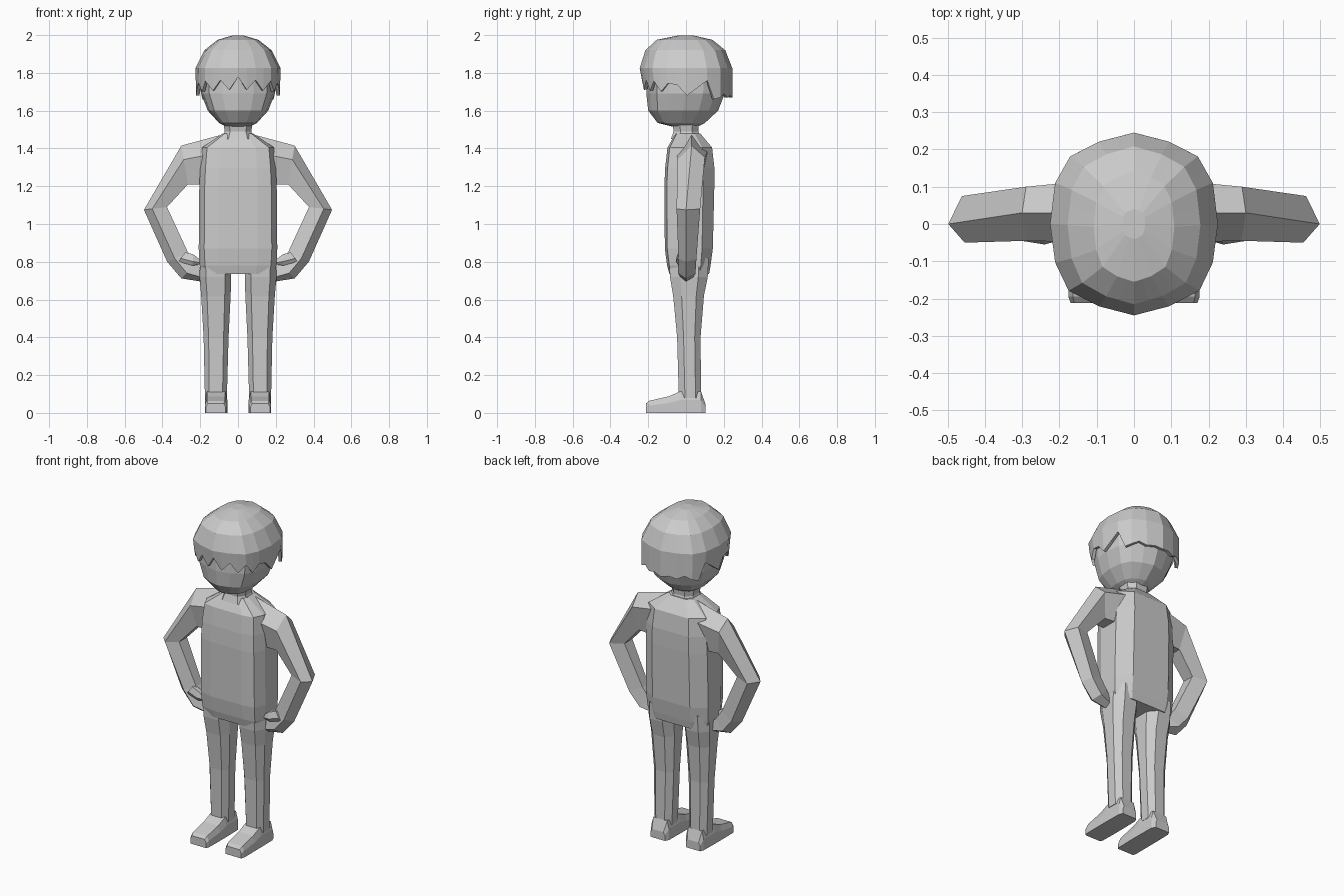
import bpy
import bmesh

cube = bpy.data.objects.get("Cube")
if cube:
    bpy.data.objects.remove(cube, do_unlink=True)

grey = bpy.data.materials.new("plain_grey")
grey.use_nodes = True
colour = (0.6, 0.6, 0.6, 1)
grey.diffuse_color = colour
grey.node_tree.nodes["Principled BSDF"].inputs["Base Color"].default_value = colour


def loft(name, rings, mirror=False, cap_end=True, cap_start=True):
    """Skin a list of equal-length point rings into one flat-shaded object."""
    bm = bmesh.new()
    rows = [[bm.verts.new(p) for p in ring] for ring in rings]
    count = len(rows[0])
    for low, high in zip(rows, rows[1:]):
        for i in range(count):
            j = (i + 1) % count
            bm.faces.new((low[i], low[j], high[j], high[i]))
    if cap_start:
        bm.faces.new(rows[0][::-1])
    if cap_end:
        bm.faces.new(rows[-1])
    bmesh.ops.recalc_face_normals(bm, faces=bm.faces)
    mesh = bpy.data.meshes.new(name)
    bm.to_mesh(mesh)
    bm.free()
    obj = bpy.data.objects.new(name, mesh)
    bpy.context.collection.objects.link(obj)
    mesh.materials.append(grey)
    if mirror:
        obj.modifiers.new("mirror", "MIRROR")
    return obj


def whole(half):
    """Complete a right-hand outline with its mirrored points."""
    return half + [(-x, y) for x, y in reversed(half) if x > 0]


def ring(outline, z, width, front, back, centre=0):
    """Fit a unit outline to a half width and a front and back depth."""
    return [(centre + width * x, front + (back - front) * (y + 1) / 2, z) for x, y in outline]


def mix(a, b, t):
    return a + (b - a) * t


# Outlines as seen from above
skull = whole([(0, -1), (.42, -.9), (.78, -.73), (.94, -.42), (1, 0),
               (.94, .45), (.76, .74), (.42, .9), (0, 1)])
body = whole([(0, -1), (.5, -1), (.86, -.9), (1, -.4), (1, .55), (.6, 1), (0, 1)])
limb = whole([(.6, -1), (1, -.45), (1, .5), (.5, 1)])

# Head and neck
head = [(1.515, .06, -.07, .06), (1.535, .1, -.15, .1), (1.6, .16, -.2, .17),
        (1.69, .195, -.21, .205), (1.8, .2, -.21, .21), (1.9, .15, -.17, .16)]
loft("head", [ring(skull, *r) for r in head])
neck = [(1.45, .085, -.08, .08), (1.49, .07, -.065, .065), (1.55, .08, -.075, .07)]
loft("neck", [ring(limb, *r) for r in neck])

# Hair cap: doubled outline so the lower edge can zigzag into locks
strands = []
for i, (x, y) in enumerate(skull):
    nx, ny = skull[(i + 1) % len(skull)]
    strands += [(x, y), ((x + nx) / 2, (y + ny) / 2)]
tips = [1.778, 1.71, 1.762, 1.705, 1.757, 1.7, 1.745, 1.735, 1.68,
        1.72, 1.76, 1.66, 1.67, 1.69, 1.67, 1.68, 1.67]
tips += tips[-2:0:-1]
fringe = [(x, y, z) for (x, y, _), z in zip(ring(strands, 0, .222, -.235, .245), tips)]
crown = [(1.825, .225, -.245, .245), (1.92, .178, -.215, .208),
         (1.975, .108, -.155, .14), (1.998, .03, -.04, .04)]
hair = loft("hair", [fringe] + [ring(strands, *r) for r in crown], cap_start=False)
shell = hair.modifiers.new("thickness", "SOLIDIFY")
shell.thickness = .018
shell.offset = -1

# Torso
torso = [(.735, .19, -.088, .122), (.78, .203, -.1, .13), (.87, .208, -.112, .142),
         (1.2, .205, -.115, .15), (1.3, .2, -.11, .15), (1.405, .19, -.098, .138),
         (1.48, .08, -.055, .075)]
loft("torso", [ring(body, *r) for r in torso])

# Legs
leg = [(.08, .058, -.038, .08, .117), (.4, .066, -.047, .077, .116),
       (.62, .078, -.068, .095, .117), (.72, .084, -.085, .115, .12),
       (.82, .08, -.09, .12, .12)]
loft("leg", [ring(limb, *r) for r in leg], mirror=True)

# Feet: sections along y given as depth, inner x, outer x and top height
foot = [(-.212, .065, .17, .05), (-.195, .058, .176, .064), (-.09, .056, .176, .088),
        (-.03, .056, .176, .114), (.08, .058, .174, .112), (.102, .07, .165, .05)]
loft("foot", [[(a, y, 0), (b, y, 0), (b, y, top * .6), (mix(a, b, .9), y, top),
               (mix(a, b, .1), y, top), (a, y, top * .6)]
              for y, a, b, top in foot], mirror=True)


def arm_ring(outer, inner, front, ridge, back):
    """Five-sided arm section with a ridge on its outer side."""
    section = [(0, ridge), (.36, front), (1, mix(front, back, .2)),
               (1, mix(front, back, .8)), (.3, back)]
    return [(mix(outer[0], inner[0], t), y, mix(outer[1], inner[1], t)) for t, y in section]


# Arms bent with the hands on the hips
arm = [((.07, 1.477), (.1, 1.21), -.05, .03, .12),
       ((.3, 1.415), (.265, 1.21), -.045, .03, .1),
       ((.498, 1.075), (.376, 1.09), -.05, 0, .075),
       ((.375, .8), (.265, .85), -.04, 0, .055),
       ((.3, .712), (.22, .79), -.042, 0, .05),
       ((.195, .695), (.19, .76), -.03, 0, .035)]
loft("arm", [arm_ring(*r) for r in arm], mirror=True)

# Thumbs
thumb = [((.315, .8), (.28, .85), -.045, -.035, 0),
         ((.24, .78), (.238, .84), -.055, -.04, -.01),
         ((.205, .785), (.205, .815), -.045, -.035, -.015)]
loft("thumb", [arm_ring(*r) for r in thumb], mirror=True)
